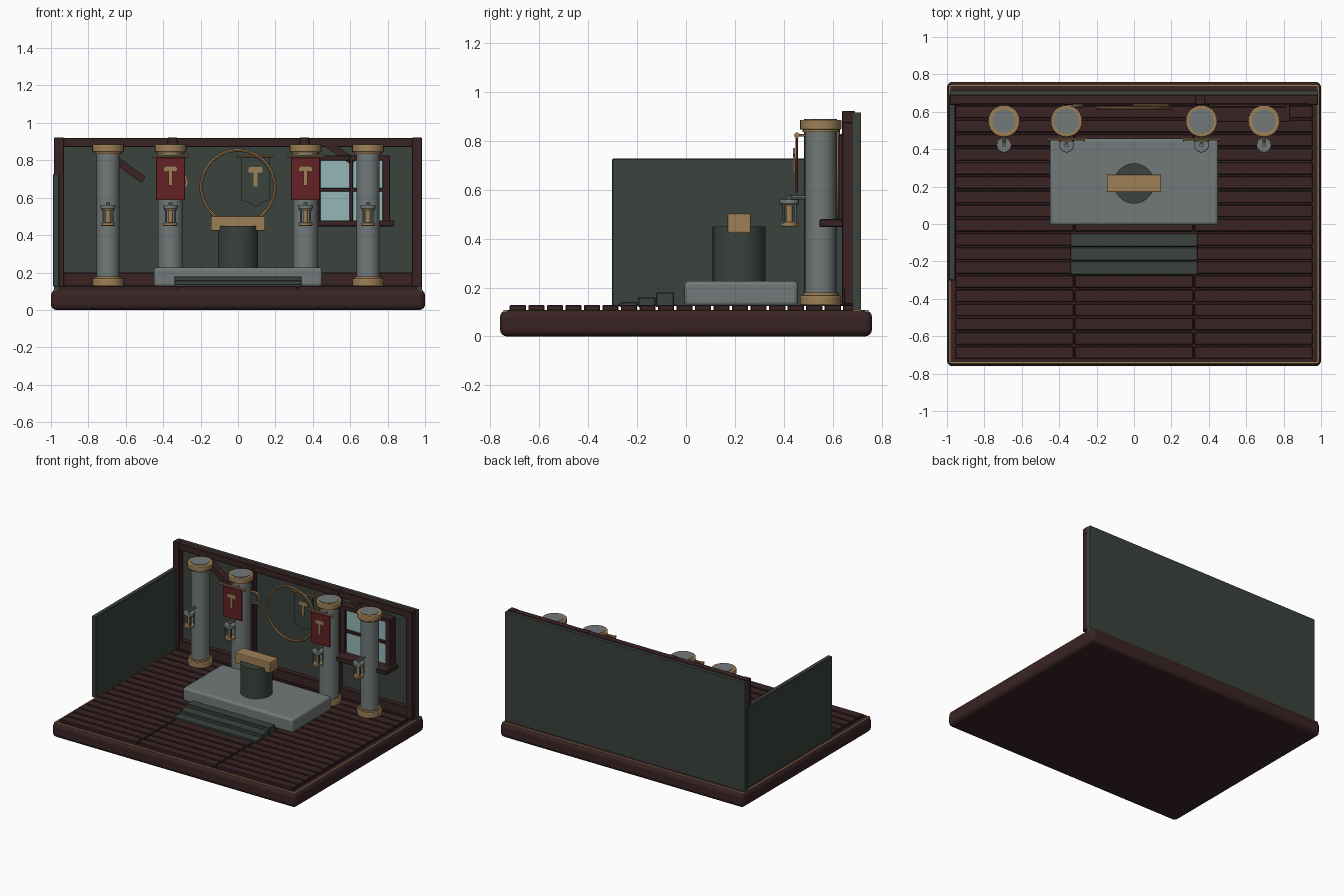
import bpy, bmesh, math
from mathutils import Vector, Matrix

if "Cube" in bpy.data.objects:
    bpy.data.objects.remove(bpy.data.objects["Cube"])

def mat(name, c):
    m = bpy.data.materials.new(name)
    m.diffuse_color = (*c, 1)
    m.use_nodes = True
    m.node_tree.nodes["Principled BSDF"].inputs["Base Color"].default_value = m.diffuse_color
    return m

WOOD = mat("dark red wood", (0.042, 0.017, 0.018))
GREEN = mat("dark green", (0.043, 0.055, 0.046))
STONE = mat("grey stone", (0.165, 0.195, 0.19))
GOLD = mat("old gold", (0.34, 0.215, 0.095))
RED = mat("banner red", (0.13, 0.015, 0.017))
GLASS = mat("pale glass", (0.30, 0.47, 0.47))

def finish(name, bm, m, bevel=0, seg=1, smooth=False):
    bmesh.ops.recalc_face_normals(bm, faces=bm.faces[:])
    me = bpy.data.meshes.new(name)
    bm.to_mesh(me)
    bm.free()
    me.materials.append(m)
    ob = bpy.data.objects.new(name, me)
    bpy.context.collection.objects.link(ob)
    if bevel:
        b = ob.modifiers.new("bevel", 'BEVEL')
        b.width, b.segments = bevel, seg
    if smooth:
        bpy.ops.object.select_all(action='DESELECT')
        ob.select_set(True)
        bpy.context.view_layer.objects.active = ob
        bpy.ops.object.shade_smooth_by_angle(angle=math.radians(35))
    return ob

def box(name, m, x0, x1, y0, y1, z0, z1, bevel=0, seg=1, smooth=False):
    bm = bmesh.new()
    bmesh.ops.create_cube(bm, size=1)
    for v in bm.verts:
        v.co = Vector(((x0 + x1) / 2 + v.co.x * (x1 - x0),
                       (y0 + y1) / 2 + v.co.y * (y1 - y0),
                       (z0 + z1) / 2 + v.co.z * (z1 - z0)))
    return finish(name, bm, m, bevel, seg, smooth)

def rod(name, m, a, b, r, n=24, bevel=0):
    a, b = Vector(a), Vector(b)
    d = b - a
    bm = bmesh.new()
    bmesh.ops.create_cone(bm, cap_ends=True, segments=n, radius1=r, radius2=r, depth=d.length)
    rot = Vector((0, 0, 1)).rotation_difference(d).to_matrix().to_4x4()
    bm.transform(Matrix.Translation((a + b) / 2) @ rot)
    return finish(name, bm, m, bevel, 2, n >= 12)

def plate(name, m, pts, y0, y1):
    # outline in x-z, extruded along y
    bm = bmesh.new()
    f = bm.faces.new([bm.verts.new((x, y0, z)) for x, z in pts])
    g = bmesh.ops.extrude_face_region(bm, geom=[f])
    for v in g['geom']:
        if isinstance(v, bmesh.types.BMVert):
            v.co.y = y1
    return finish(name, bm, m)

def beam(name, x0, z0, x1, z1, w, y0, y1):
    d = Vector((x1 - x0, z1 - z0)).normalized() * w / 2
    plate(name, WOOD, [(x0 - d.y, z0 + d.x), (x1 - d.y, z1 + d.x),
                       (x1 + d.y, z1 - d.x), (x0 + d.y, z0 - d.x)], y0, y1)

def emblem(name, x, z, y, s=1.0):
    # hammer-shaped ornament
    pts = [(-.04, .02), (-.033, .045), (.033, .045), (.04, .02), (.025, .012), (.01, .018),
           (.01, -.06), (-.01, -.06), (-.01, .018), (-.025, .012)]
    plate(name, GOLD, [(x + a * s, z + b * s) for a, b in pts], y, y + 0.008)

# base slab and gold inlay
box("base", WOOD, -1, 1, -.76, .76, 0, .108, .03, 4, True)
for s in (-1, 1):
    box("inlay_side", GOLD, s * .984 - .004, s * .984 + .004, -.745, .745, .09, .107)
    box("inlay_end", GOLD, -.985, .985, s * .742 - .004, s * .742 + .004, .09, .109)

# floor planks in three bays
PITCH = 1.437 / 19
for i in range(19):
    y = -.72 + i * PITCH
    for x0, x1 in ((-.955, -.323), (-.317, .317), (.323, .955)):
        box("floor_plank", WOOD, x0, x1, y, y + PITCH - .009, .10, .129, .004)

# walls
box("back_wall", GREEN, -.985, .985, .682, .715, .105, .915)
box("left_wall", GREEN, -.99, -.955, -.302, .69, .125, .727, .004)

# timber frame of back wall
box("top_rail", WOOD, -.985, .985, .64, .69, .87, .92, .004)
box("bottom_rail", WOOD, -.985, .985, .645, .69, .13, .2, .004)
for x in (-.957, -.35, .355, .957):
    box("wall_post", WOOD, x - .027, x + .027, .637, .69, .125, .922, .004)
beam("left_brace", -.72, .85, -.505, .695, .04, .64, .685)
beam("right_brace", .46, .9, .62, .79, .04, .64, .685)

# window
box("window_glass", GLASS, .43, .79, .642, .685, .47, .81)
for x, w in ((.42, .02), (.605, .009), (.793, .02)):
    box("window_upright", WOOD, x - w, x + w, .622, .685, .465, .825, .003)
for z, w in ((.812, .014), (.642, .009)):
    box("window_crossbar", WOOD, .41, .81, .624, .685, z - w, z + w, .003)
box("window_sill", WOOD, .395, .835, .545, .685, .447, .479, .004)

# columns with lanterns
CY = .55
for x in (-.695, -.361, .361, .695):
    r = .062 if abs(x) > .5 else .067
    rod("column_shaft", STONE, (x, CY, .125), (x, CY, .888), r, 32)
    rod("column_foot", GOLD, (x, CY, .128), (x, CY, .168), .084, 24, .005)
    rod("column_foot_ring", GOLD, (x, CY, .16), (x, CY, .18), .073, 24)
    rod("column_neck_ring", GOLD, (x, CY, .835), (x, CY, .852), .074, 24)
    rod("column_capital", GOLD, (x, CY, .845), (x, CY, .885), .085, 24, .005)
    ly = .422
    rod("lantern_arm", STONE, (x, CY - .04, .568), (x, ly, .568), .009, 8)
    rod("lantern_hook", STONE, (x, ly, .545), (x, ly, .575), .012, 10)
    rod("lantern_roof", STONE, (x, ly, .54), (x, ly, .56), .04, 16, .004)
    rod("lantern_roof_ring", GOLD, (x, ly, .533), (x, ly, .542), .034, 16)
    rod("lantern_light", GOLD, (x, ly, .468), (x, ly, .533), .014, 12)
    rod("lantern_floor", GOLD, (x, ly, .45), (x, ly, .467), .037, 16, .003)
    for k in range(4):
        a = math.pi / 4 + k * math.pi / 2
        px, py = x + .034 * math.cos(a), ly + .034 * math.sin(a)
        rod("lantern_bar", STONE, (px, py, .46), (px, py, .545), .005, 6)

# red banners on the inner columns
for x in (-.361, .361):
    box("red_banner", RED, x - .078, x + .078, .448, .458, .587, .815, .002)
    rod("banner_rod", GOLD, (x - .095, .453, .822), (x + .095, .453, .822), .007, 10)
    for s in (-1, 1):
        rod("rod_end", GOLD, (x + s * .09, .453, .822), (x + s * .1, .453, .822), .011, 10)
        rod("banner_bracket", GOLD, (x + s * .03, .453, .822), (x + s * .03, .5, .822), .005, 6)
    emblem("banner_emblem", x, .725, .438)

# green pennant on the back wall
plate("wall_pennant", GREEN, [(.018, .815), (.168, .815), (.168, .585), (.12, .572),
                              (.093, .548), (.066, .572), (.018, .585)], .634, .644)
rod("pennant_rod", GOLD, (-.008, .636, .822), (.188, .636, .822), .007, 10)
for x in (.03, .156):
    rod("pennant_bracket", GOLD, (x, .636, .822), (x, .69, .822), .005, 6)
emblem("pennant_emblem", .093, .72, .626)

# large wall ring
bpy.ops.mesh.primitive_torus_add(major_radius=.197, minor_radius=.009, major_segments=48,
                                 minor_segments=8, location=(0, .62, .657),
                                 rotation=(math.pi / 2, 0, 0))
ring = bpy.context.object
ring.name = "wall_ring"
ring.data.materials.append(GOLD)
bpy.ops.object.shade_smooth_by_angle()

# small round shield half hidden behind the left inner column
rod("round_shield_rim", GOLD, (-.315, .632, .685), (-.315, .645, .685), .048, 20)
rod("round_shield", GREEN, (-.315, .624, .685), (-.315, .634, .685), .038, 20)

# stone platform and steps
box("platform", STONE, -.45, .45, -.006, .457, .125, .227, .016, 3, True)
for i in range(3):
    y = -.272 + i * .075
    box("step", GREEN, -.34, .34, y, y + .073, .12, .14 + i * .02, .004)

# pedestal with gold block
rod("pedestal", GREEN, (0, .217, .22), (0, .217, .45), .108, 32)
box("gold_block", GOLD, -.145, .145, .17, .265, .422, .502, .006, 2)
